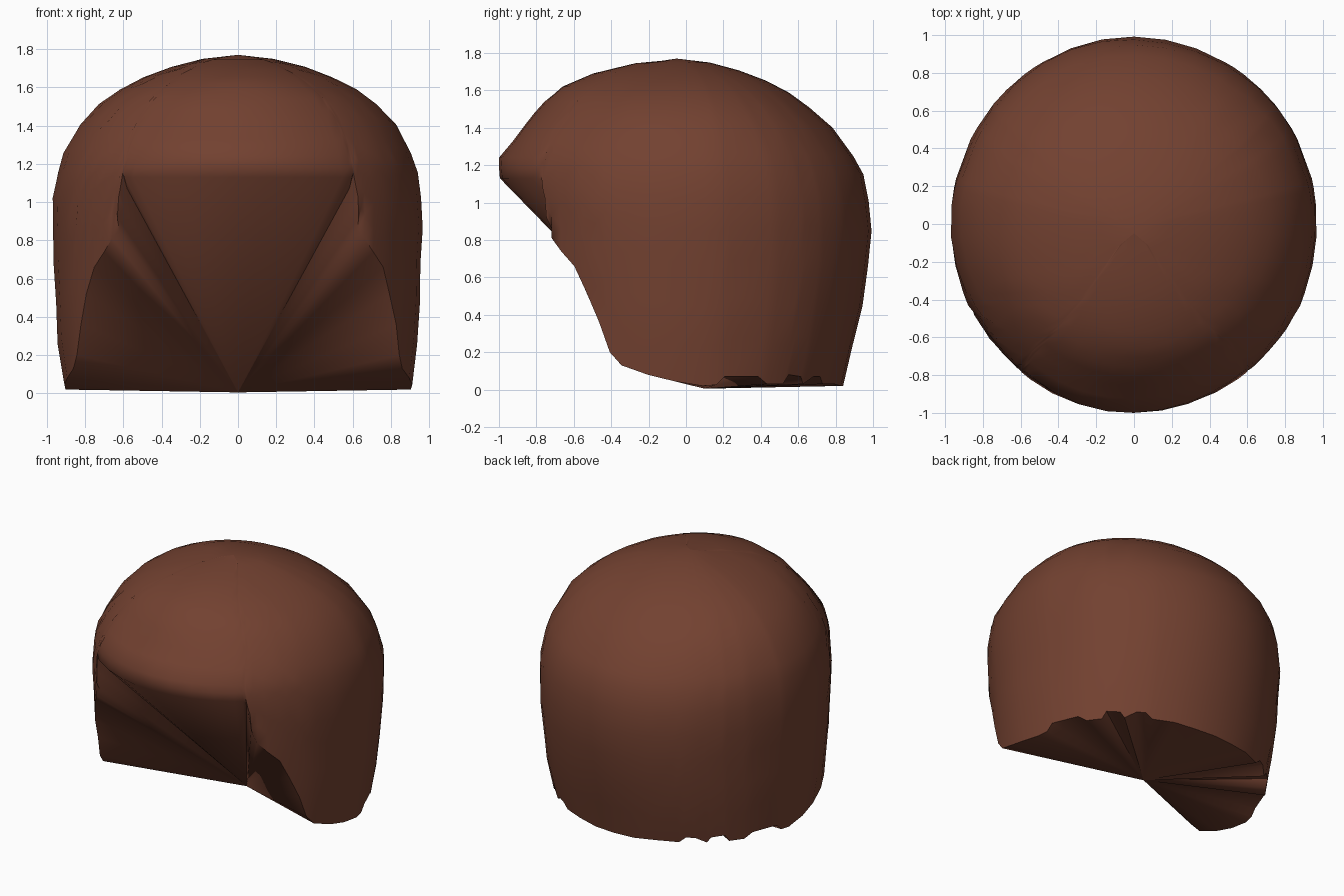
import bpy, bmesh, math

if "Cube" in bpy.data.objects:
    bpy.data.objects.remove(bpy.data.objects["Cube"])

# Cap profile from hem to crown: z, half width, front depth, back depth
PROFILE = [(0.0, .905, .90, .835), (.25, .94, .93, .90), (.5, .955, .95, .955),
           (.75, .962, .975, .99), (.95, .975, .985, .99), (1.13, .95, 1.0, .955),
           (1.24, .92, 1.0, .90), (1.42, .82, .86, .765), (1.54, .70, .76, .62),
           (1.62, .57, .66, .50), (1.69, .41, .50, .34), (1.745, .22, .27, .15),
           (1.77, 0, 0, 0)]

# Hairline: angle from the front, height, inward scale
HAIRLINE = [(0, 1.13, 1), (9, 1.13, 1), (18, 1.13, 1), (27, 1.13, 1), (35, 1.13, 1),
            (38.5, 1.13, 1), (39.5, 1.07, .95), (40, .97, .96), (40.5, .92, 1),
            (41.5, .85, .97), (43, .81, 1), (47, .74, 1), (52, .66, 1), (56, .52, 1),
            (60.5, .36, 1), (64, .20, 1), (68, .13, 1), (77, .08, 1), (86, .045, 1),
            (96, .02, 1), (101, .025, 1), (104, .07, 1), (117, .07, 1), (121, .03, 1),
            (128, .03, 1), (130, .08, 1), (136, .07, 1), (138, .03, 1), (143, .07, 1),
            (147, .07, 1), (150, .03, 1), (160, .03, 1), (170, .02, 1), (180, .02, 1)]
ROWS = 14
LAST = len(PROFILE) - 1


def level_at(z):
    """Profile position for a given height."""
    for i in range(LAST):
        a, b = PROFILE[i][0], PROFILE[i + 1][0]
        if z <= b:
            return i + (z - a) / (b - a)
    return LAST


def surface(angle, level, scale=1.0):
    """Point on the cap with faint hand-shaped lumps."""
    i = min(int(level), LAST - 1)
    f = level - i
    z, w, front, back = (a + (b - a) * f for a, b in zip(PROFILE[i], PROFILE[i + 1]))
    t = math.radians(angle)
    depth = front if math.cos(t) > 0 else back
    lump = 1 + .007 * math.sin(5 * t + 2.1 * level) * math.sin(1.7 * level)
    s = scale * lump
    return (w * s * math.sin(t), -depth * s * math.cos(t), z)


# Mirror the hairline to close the loop
rim = HAIRLINE + [(-a, z, s) for a, z, s in reversed(HAIRLINE[1:-1])]

bm = bmesh.new()
columns = []
for angle, z, scale in rim:
    start = level_at(z)
    col = []
    for r in range(ROWS):
        k = r / ROWS
        col.append(bm.verts.new(surface(angle, start + (LAST - start) * k,
                                        scale if r == 0 else 1)))
    columns.append(col)
crown = bm.verts.new((0, -.05, 1.77))
apex = bm.verts.new((0, .1, .005))

# Outer shell, crown fan and the folded underside meeting at one point
for i, a in enumerate(columns):
    b = columns[(i + 1) % len(columns)]
    for r in range(ROWS - 1):
        bm.faces.new((a[r], b[r], b[r + 1], a[r + 1]))
    bm.faces.new((a[-1], b[-1], crown))
    bm.faces.new((b[0], a[0], apex))
bmesh.ops.recalc_face_normals(bm, faces=bm.faces)

mesh = bpy.data.meshes.new("hair_cap")
bm.to_mesh(mesh)
bm.free()
hair = bpy.data.objects.new("hair_cap", mesh)
bpy.context.collection.objects.link(hair)

brown = bpy.data.materials.new("chestnut brown")
brown.diffuse_color = (.17, .053, .03, 1)
brown.use_nodes = True
brown.node_tree.nodes["Principled BSDF"].inputs["Base Color"].default_value = brown.diffuse_color
mesh.materials.append(brown)

bpy.context.view_layer.objects.active = hair
hair.select_set(True)
bpy.ops.object.shade_smooth_by_angle(angle=math.radians(60))
